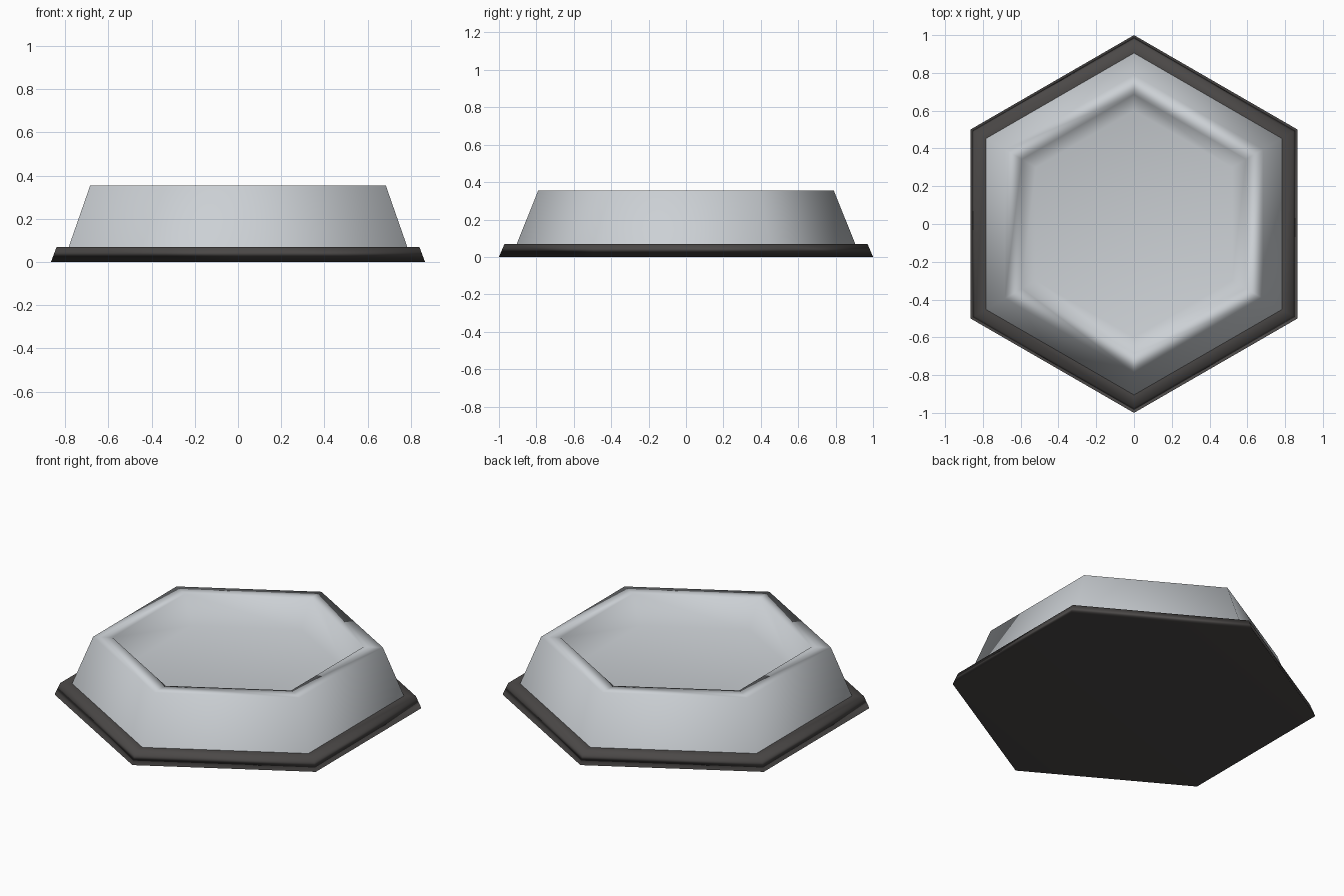
import bpy, bmesh, math

if "Cube" in bpy.data.objects:
    bpy.data.objects.remove(bpy.data.objects["Cube"])


def material(name, rgb):
    m = bpy.data.materials.new(name)
    m.diffuse_color = (*rgb, 1)
    m.use_nodes = True
    m.node_tree.nodes["Principled BSDF"].inputs["Base Color"].default_value = m.diffuse_color
    return m


def hex_lathe(name, profile, mat, cap_first, cap_last):
    """Stack hexagon rings (radius, height) from outside to inside."""
    bm = bmesh.new()
    rings = [[bm.verts.new((r * math.sin(math.radians(60 * i)),
                            r * math.cos(math.radians(60 * i)), z))
              for i in range(6)] for r, z in profile]
    for a, b in zip(rings, rings[1:]):
        for i in range(6):
            j = (i + 1) % 6
            bm.faces.new((a[i], a[j], b[j], b[i]))
    if cap_first:
        bm.faces.new(rings[0][::-1])
    if cap_last:
        bm.faces.new(rings[-1])
    # orient so that the first wall faces outwards
    bm.normal_update()
    bm.faces.ensure_lookup_table()
    f = bm.faces[0]
    if f.normal.dot(f.calc_center_median()) < 0:
        bmesh.ops.reverse_faces(bm, faces=bm.faces[:])
    for f in bm.faces:
        f.smooth = True
    me = bpy.data.meshes.new(name)
    bm.to_mesh(me)
    bm.free()
    me.materials.append(mat)
    ob = bpy.data.objects.new(name, me)
    bpy.context.collection.objects.link(ob)
    # large faces keep their own shading
    ob.modifiers.new("weighted", 'WEIGHTED_NORMAL')
    return ob


steel = material("light steel grey", (0.60, 0.63, 0.66))
rubber = material("dark rubber", (0.07, 0.065, 0.063))

# Dark foot: underside, slanted side, ledge
hex_lathe("rubber_base", [(1.0, 0), (0.97, 0.07), (0.905, 0.07)], rubber, True, False)

# Bowl: outer wall, rim, inner wall, floor
hex_lathe("bowl", [(0.905, 0.07), (0.79, 0.355), (0.685, 0.355), (0.60, 0.20)],
          steel, False, True)
